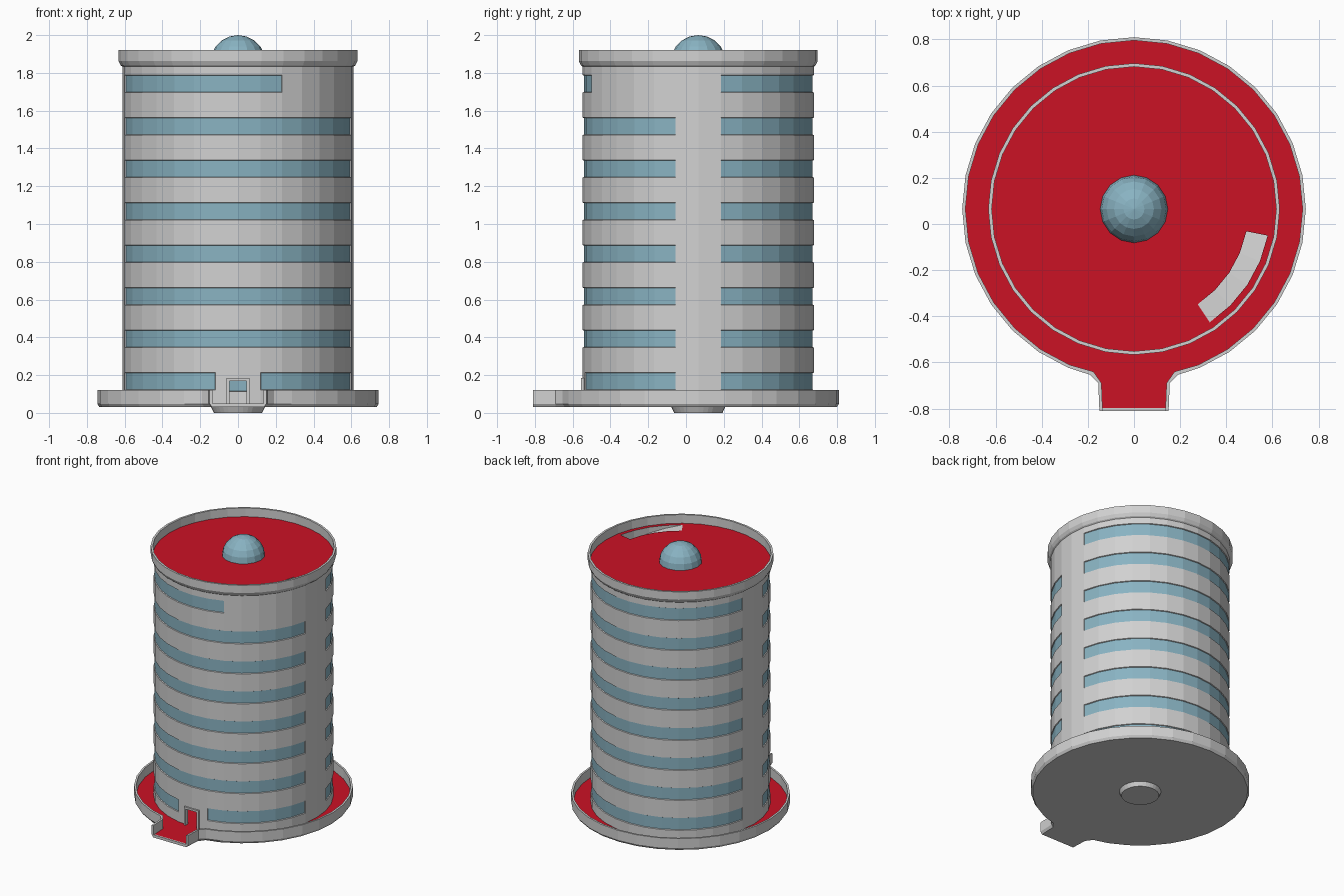
import bpy
import bmesh
from math import pi, sin, cos, radians, degrees

cube = bpy.data.objects.get("Cube")
if cube:
    bpy.data.objects.remove(cube, do_unlink=True)

CY = 0.065          # tower axis in y
STEP = 11.25        # one wall facet in degrees
FLOOR, ROOF = 0.048, 1.855


def material(name, rgb):
    m = bpy.data.materials.new(name)
    m.use_nodes = True
    m.diffuse_color = (*rgb, 1)
    m.node_tree.nodes["Principled BSDF"].inputs["Base Color"].default_value = (*rgb, 1)
    return m


GREY = material("light grey", (0.64, 0.64, 0.64))
RED = material("red", (0.6, 0.006, 0.018))
BLUE = material("window blue", (0.25, 0.45, 0.54))


def finish(name, bm, *mats):
    bmesh.ops.remove_doubles(bm, verts=bm.verts, dist=1e-5)
    mesh = bpy.data.meshes.new(name)
    bm.to_mesh(mesh)
    bm.free()
    ob = bpy.data.objects.new(name, mesh)
    bpy.context.collection.objects.link(ob)
    for m in mats:
        mesh.materials.append(m)
    return ob


def polar(a, r, z, step=STEP):
    # point on a faceted circle, so extra angles stay on the flat facets
    r *= cos(radians(step / 2)) / cos(radians(a % step - step / 2))
    return (r * cos(radians(a)), CY + r * sin(radians(a)), z)


def lathe(profile, angles, step=STEP, rule=lambda mid, row: 0):
    # rule gives a material index per cell, or None for a hole
    bm = bmesh.new()
    for a, b in zip(angles, angles[1:]):
        for row, (p, q) in enumerate(zip(profile, profile[1:])):
            index = rule((a + b) / 2, row)
            if index is None:
                continue
            pts = [polar(a, *p, step), polar(b, *p, step),
                   polar(b, *q, step), polar(a, *q, step)]
            f = bm.faces.new([bm.verts.new(c) for c in pts])
            f.material_index = index
    bmesh.ops.remove_doubles(bm, verts=bm.verts, dist=1e-5)
    return bm


RING = [-180 + STEP * i for i in range(33)]

# Tower wall: eight window bands and a doorway
DOOR_TOP, DOOR_HALF = 0.172, 4.4
levels = [FLOOR]
for i in range(8):
    low = 0.12 + 0.225 * i
    levels += [low, low + 0.093]
levels += [1.85]
levels.insert(2, DOOR_TOP)


def wall_rule(mid, row):
    z = (levels[row] + levels[row + 1]) / 2
    if abs(mid + 90) < DOOR_HALF and z < DOOR_TOP:
        return None
    band = (z - 0.12) % 0.225 < 0.093 and z > 0.12
    side_gap = abs(mid) < STEP or abs(mid) > 180 - STEP
    door_gap = z < 0.3 and abs(mid + 90) < STEP
    ramp_gap = z > 1.6 and -67.5 < mid < 0
    return int(band and not (side_gap or door_gap or ramp_gap))


wall_angles = sorted(RING + [-90 - DOOR_HALF, -90 + DOOR_HALF])
bm = lathe([(0.612, z) for z in levels], wall_angles, rule=wall_rule)
bm.normal_update()
panes = [f for f in bm.faces if f.material_index == 1]
ring = bmesh.ops.inset_region(bm, faces=panes, thickness=0.003, depth=-0.006,
                              use_even_offset=True, use_boundary=True)
for f in ring["faces"]:
    f.material_index = 0
wall = finish("tower_wall", bm, GREY, BLUE)
thick = wall.modifiers.new("thickness", "SOLIDIFY")
thick.thickness = 0.015
thick.offset = -1

# Parapet around the roof
rim = [(0.611, 1.832), (0.621, 1.84), (0.632, 1.862), (0.632, 1.92),
       (0.617, 1.92), (0.617, ROOF - 0.01)]
finish("roof_parapet", lathe(rim, RING), GREY)

# Roof deck with an opening for the ramp
R_IN, R_OUT = 0.497, 0.591
RAMP = [-56.25 + STEP * i for i in range(5)]
deck = [(r, ROOF) for r in (0.617, R_OUT, R_IN, 0)]
finish("roof_deck", lathe(deck, RING, rule=lambda mid, row:
       None if row == 1 and RAMP[0] < mid < RAMP[-1] else 0), RED)

# Sloping ramp and its side walls below the opening
bm = bmesh.new()
for i, (a, b) in enumerate(zip(RAMP, RAMP[1:])):
    za, zb = ROOF - 0.022 * i, ROOF - 0.022 * (i + 1)
    quads = [[polar(a, R_OUT, za), polar(b, R_OUT, zb), polar(b, R_IN, zb), polar(a, R_IN, za)]]
    for r in (R_IN, R_OUT):
        quads.append([polar(a, r, za), polar(b, r, zb), polar(b, r, ROOF), polar(a, r, ROOF)])
    for q in quads:
        bm.faces.new([bm.verts.new(c) for c in q])
end = [polar(RAMP[-1], r, z) for r, z in
       ((R_IN, zb), (R_OUT, zb), (R_OUT, ROOF), (R_IN, ROOF))]
bm.faces.new([bm.verts.new(c) for c in end])
finish("roof_ramp", bm, GREY)

# Dome on the roof
R = 0.147
dome = [(R * cos(t * pi / 10), 2 - R + R * sin(t * pi / 10)) for t in range(6)]
finish("roof_dome", lathe(dome, [22.5 * i for i in range(17)], 22.5), BLUE)

# Round foot under the base
finish("base_foot", lathe([(0, 0), (0.128, 0), (0.143, 0.032)], RING), GREY)


# Base tray with raised edge and open-fronted driveway
def outline(d):
    neck = [(0.15 - d, -0.81), (0.155 - d, -0.69), (0.19 - d, -0.654 + d)]
    arc = [polar(-67.5 + STEP * i, 0.745 - d, 0)[:2] for i in range(29)]
    return neck + arc + [(-x, y) for x, y in reversed(neck)]


section = [(0.012, 0.03), (0, FLOOR), (0, 0.12), (0.014, 0.12), (0.014, FLOOR)]
bm = bmesh.new()
loops = [[bm.verts.new((x, y, z)) for x, y in outline(d)] for d, z in section]
for low, high in zip(loops, loops[1:]):
    for i in range(len(low) - 1):
        bm.faces.new((low[i], low[i + 1], high[i + 1], high[i]))
for e in (0, -1):
    bm.faces.new([loop[e] for loop in loops[1:]])
under, lip, floor = loops[0], loops[1], loops[4]
bm.faces.new((under[-1], under[0], lip[0], floor[0], floor[-1], lip[-1]))
bm.faces.new(list(reversed(under)))
bm.faces.new(floor).material_index = 1
bmesh.ops.recalc_face_normals(bm, faces=bm.faces)
finish("base_tray", bm, GREY, RED)

# Grey edge strip across the driveway mouth
def box(bm, x0, x1, y0, y1, z0, z1):
    for v in bmesh.ops.create_cube(bm, size=1)["verts"]:
        v.co = ((x0 + x1) / 2 + v.co.x * (x1 - x0), (y0 + y1) / 2 + v.co.y * (y1 - y0),
                (z0 + z1) / 2 + v.co.z * (z1 - z0))


bm = bmesh.new()
box(bm, -0.136, 0.136, -0.81, -0.798, 0.04, FLOOR + 0.002)
finish("driveway_lip", bm, GREY)

# Door frame
bm = bmesh.new()
for x in (-0.053, 0.053):
    box(bm, x - 0.007, x + 0.007, -0.556, -0.525, FLOOR, 0.17)
box(bm, -0.06, 0.06, -0.556, -0.525, 0.17, 0.185)
finish("door_frame", bm, GREY)
